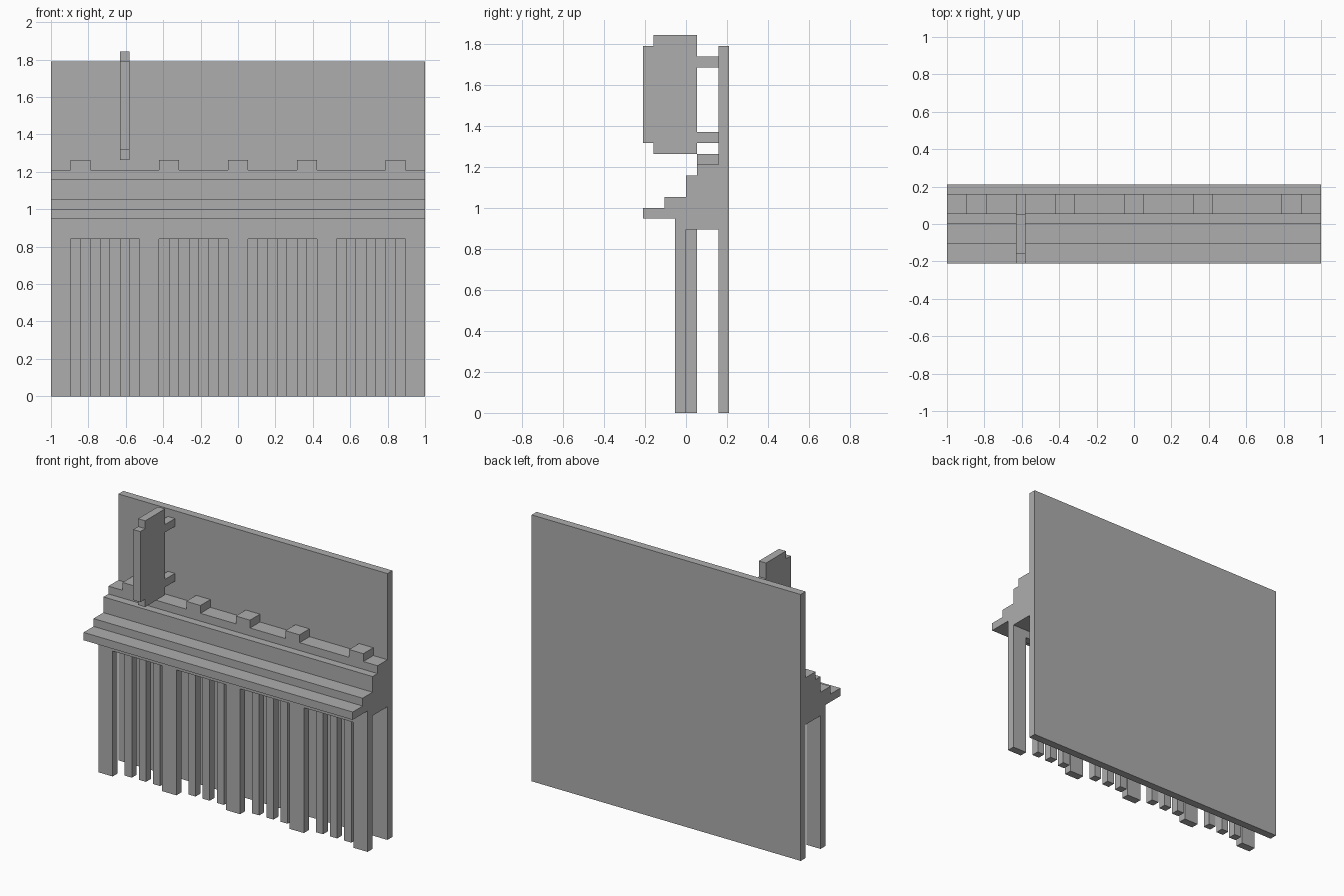
import bpy
import bmesh
from mathutils import Vector

U = 1 / 19  # modelling grid step

default = bpy.data.objects.get("Cube")
if default:
    bpy.data.objects.remove(default, do_unlink=True)

grey = bpy.data.materials.new("stone_grey")
grey.use_nodes = True
colour = (0.42, 0.42, 0.42, 1)
grey.diffuse_color = colour
grey.node_tree.nodes["Principled BSDF"].inputs["Base Color"].default_value = colour


def prism(name, outline, direction):
    """Extrude a closed outline of grid points along a direction."""
    bm = bmesh.new()
    face = bm.faces.new([bm.verts.new(Vector(p) * U) for p in outline])
    result = bmesh.ops.extrude_face_region(bm, geom=[face], use_keep_orig=True)
    verts = [v for v in result["geom"] if isinstance(v, bmesh.types.BMVert)]
    bmesh.ops.translate(bm, verts=verts, vec=Vector(direction) * U)
    bmesh.ops.recalc_face_normals(bm, faces=bm.faces)
    mesh = bpy.data.meshes.new(name)
    bm.to_mesh(mesh)
    bm.free()
    mesh.materials.append(grey)
    obj = bpy.data.objects.new(name, mesh)
    bpy.context.collection.objects.link(obj)
    return obj


def box(name, x, y, z):
    """Box between grid limits given as (low, high) pairs."""
    base = [(x[0], y[0], z[0]), (x[1], y[0], z[0]), (x[1], y[1], z[0]), (x[0], y[1], z[0])]
    return prism(name, base, (0, 0, z[1] - z[0]))


# Back wall
box("back_wall", (-19, 19), (3, 4), (0, 34))

# Stepped cornice, one profile run along the full width
steps = [(-4, 18), (-4, 19), (-2, 19), (-2, 20), (0, 20), (0, 22), (1, 22),
         (1, 23), (3, 23), (3, 17), (0, 17), (0, 18)]
prism("stepped_cornice", [(-19, y, z) for y, z in steps], (38, 0, 0))

# Front wall with four openings between its pillars
openings = [-17, -8, 1, 10]
comb = [(-19, 18), (-19, 0)]
for x in openings:
    comb += [(x, 0), (x, 16), (x + 7, 16), (x + 7, 0)]
comb += [(19, 0), (19, 18)]
prism("front_pillars", [(x, -1, z) for x, z in comb], (0, 1, 0))

# Three bars behind each opening
for i, start in enumerate(openings):
    for j in range(3):
        x = start + 1 + 2 * j
        box(f"bar_{i + 1}_{j + 1}", (x, x + 1), (0, 1), (0, 17))

# Blocks on top of the cornice
for i, x in enumerate((-16, -7, 0, 7, 16)):
    box(f"cornice_block_{i + 1}", (x - 1, x + 1), (1, 3), (23, 24))

# Hanging sign with notched front corners and two bracket arms, in one outline
sign = [(3, 33), (1, 33), (1, 35), (-3, 35), (-3, 34), (-4, 34), (-4, 25), (-3, 25),
        (-3, 24), (1, 24), (1, 25), (3, 25), (3, 26), (1, 26), (1, 32), (3, 32)]
prism("hanging_sign", [(-12, y, z) for y, z in sign], (1, 0, 0))
